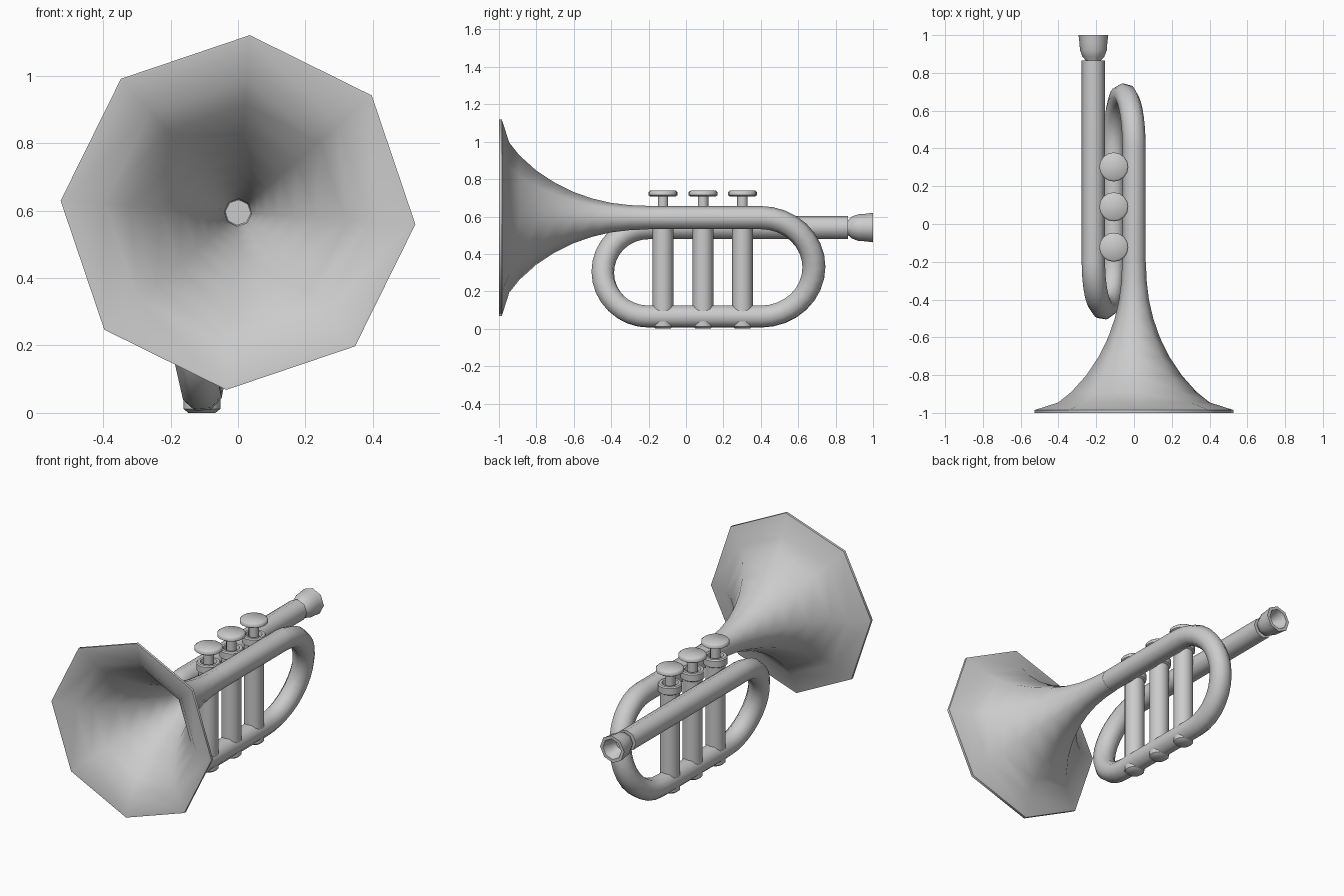
import bpy, bmesh, math
from mathutils import Vector

if "Cube" in bpy.data.objects:
    bpy.data.objects.remove(bpy.data.objects["Cube"])

PHASE = math.radians(-3.8)
SIDES = 8


def build(name, rings, angle=50):
    """Skin a list of vertex rings, cap both ends, smooth by angle."""
    bm = bmesh.new()
    loops = [[bm.verts.new(p) for p in ring] for ring in rings]
    n = len(loops[0])
    for a, b in zip(loops, loops[1:]):
        for i in range(n):
            j = (i + 1) % n
            bm.faces.new((a[i], a[j], b[j], b[i]))
    bm.faces.new(loops[0])
    bm.faces.new(loops[-1])
    bmesh.ops.recalc_face_normals(bm, faces=bm.faces)
    me = bpy.data.meshes.new(name)
    bm.to_mesh(me)
    bm.free()
    ob = bpy.data.objects.new(name, me)
    bpy.context.collection.objects.link(ob)
    bpy.ops.object.select_all(action='DESELECT')
    ob.select_set(True)
    bpy.context.view_layer.objects.active = ob
    bpy.ops.object.shade_smooth_by_angle(angle=math.radians(angle))
    return ob


def ring(c, r, a, b, n, phase=0.0):
    return [c + r * (math.cos(t) * a + math.sin(t) * b)
            for t in (phase + 2 * math.pi * i / n for i in range(n))]


def lathe(name, profile, origin, axis, n, phase=0.0, angle=50):
    """Turn (height, radius) pairs about the y or z axis."""
    x, y, z = Vector((1, 0, 0)), Vector((0, 1, 0)), Vector((0, 0, 1))
    d, b = (y, z) if axis == 'Y' else (z, y)
    o = Vector(origin)
    return build(name, [ring(o + h * d, r, x, b, n, phase) for h, r in profile], angle)


def sweep(name, path, r):
    """Octagonal tube with a twist-free frame."""
    a, b, prev = Vector((1, 0, 0)), Vector((0, 0, 1)), Vector((0, 1, 0))
    rings = []
    for i, p in enumerate(path):
        if 0 < i < len(path) - 1:
            t = ((path[i + 1] - p).normalized() + (p - path[i - 1]).normalized()).normalized()
        else:
            t = (path[1] - p if i == 0 else p - path[i - 1]).normalized()
        q = prev.rotation_difference(t)
        a, b, prev = q @ a, q @ b, t
        rings.append(ring(p, r, a, b, SIDES, PHASE))
    return build(name, rings)


def bend(p, q, depth, steps=16):
    """Half-ellipse from p to q bulging along y."""
    return [p.lerp(q, (1 - math.cos(t)) / 2) + Vector((0, depth * math.sin(t), 0))
            for t in (math.pi * i / steps for i in range(steps + 1))]


# Flared bell: inner funnel, rim, outer skin
outer = [(-1, .527), (-.985, .527), (-.945, .402), (-.89, .333), (-.8, .252), (-.7, .186),
         (-.6, .137), (-.5, .102), (-.4, .079), (-.3, .067), (-.2, .063)]
inner = [(-.2, .037), (-.3, .041), (-.4, .055), (-.5, .08), (-.6, .117), (-.7, .167),
         (-.8, .233), (-.9, .32), (-.96, .395), (-1, .518)]
lathe("bell", inner + outer, (0, 0, .594), 'Y', SIDES, PHASE)

# Wrapped tubing: upper run, rear bend, lower run, front bend, lead pipe
tube = [Vector((0, -.22, .594))]
tube += bend(Vector((0, .4, .594)), Vector((-.107, .4, .065)), .284)
tube += bend(Vector((-.107, -.2, .065)), Vector((-.215, -.2, .541)), -.245)
tube += [Vector((-.215, .866, .541))]
sweep("tubing", tube, .062)

# Mouthpiece with hollow cup
lathe("mouthpiece", [(.84, .035), (.866, .04), (.885, .058), (.92, .071), (.96, .074), (1, .079),
                     (1, .06), (.97, .05), (.92, .03)],
      (-.215, 0, .541), 'Y', SIDES, PHASE)

# Three valves: casing with collar, stem and button
for i, y in enumerate((-.123, .091, .302), 1):
    o = (-.107, y, 0)
    lathe(f"valve_casing_{i}", [(0, .04), (.012, .055), (.59, .055), (.597, .066), (.635, .066),
                                (.642, .06), (.642, .045), (.62, .04)], o, 'Z', 16, 0, 40)
    lathe(f"valve_stem_{i}", [(.6, .028), (.715, .028)], o, 'Z', 12)
    lathe(f"valve_button_{i}", [(.708, .068), (.714, .077), (.73, .077), (.738, .068)],
          o, 'Z', 16, 0, 50)
